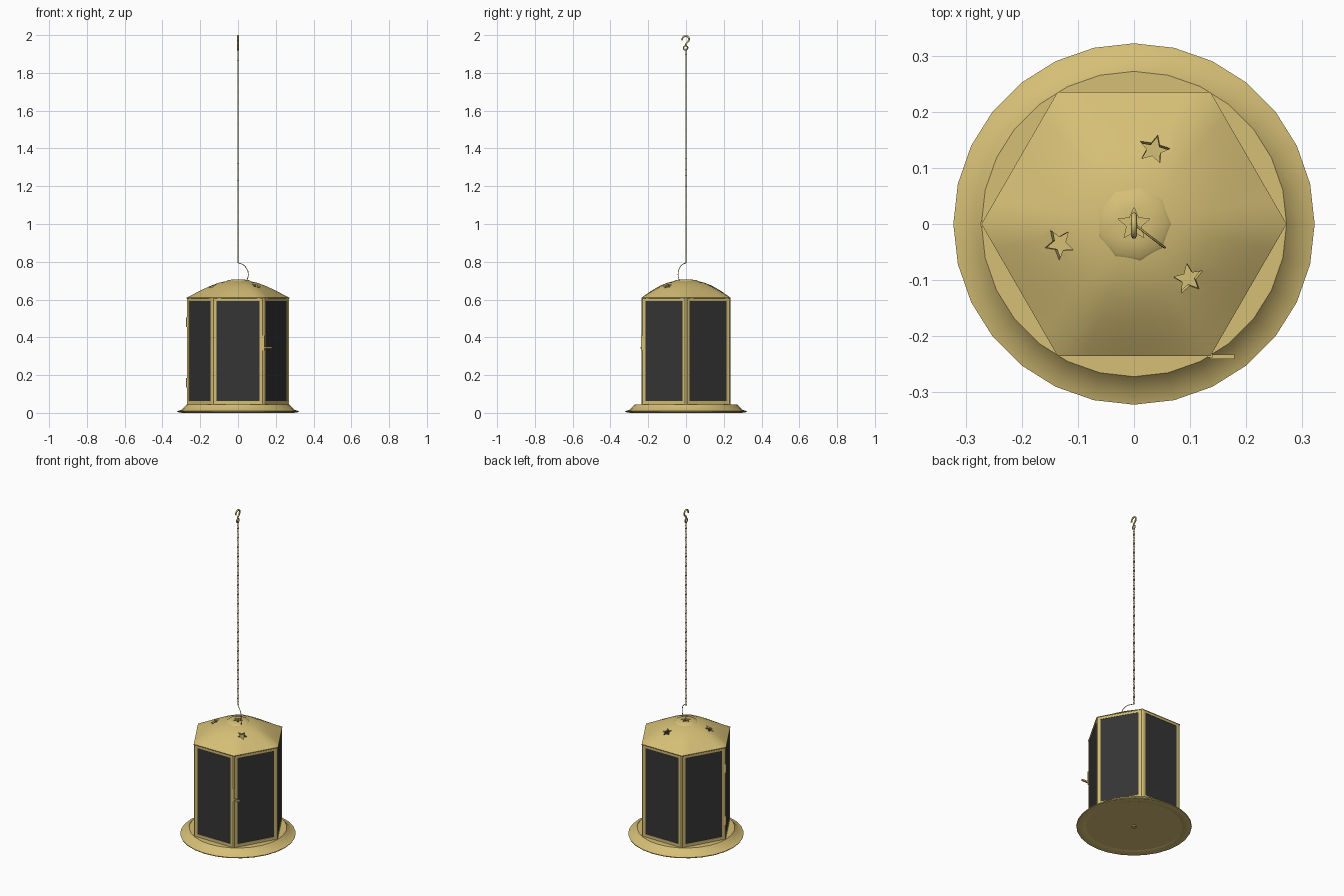
import bpy, bmesh
from math import pi, sin, cos, radians
from mathutils import Vector, Matrix

if "Cube" in bpy.data.objects:
    bpy.data.objects.remove(bpy.data.objects["Cube"])


def material(name, color):
    m = bpy.data.materials.new(name)
    m.use_nodes = True
    m.diffuse_color = color
    m.node_tree.nodes["Principled BSDF"].inputs["Base Color"].default_value = color
    return m


GOLD = material("pale brass", (0.67, 0.52, 0.18, 1))
DARK = material("smoked glass", (0.035, 0.035, 0.035, 1))
HEX_R = 0.27                      # corner radius of the body
APOTHEM = HEX_R * cos(pi / 6)
FLOOR, EAVE = 0.045, 0.61


def finish(name, bm, mat=GOLD, smooth=False):
    me = bpy.data.meshes.new(name)
    bm.to_mesh(me)
    bm.free()
    ob = bpy.data.objects.new(name, me)
    bpy.context.collection.objects.link(ob)
    me.materials.append(mat)
    if smooth:
        select(ob)
        bpy.ops.object.shade_smooth_by_angle(angle=radians(35))
    return ob


def select(ob):
    bpy.ops.object.select_all(action="DESELECT")
    ob.select_set(True)
    bpy.context.view_layer.objects.active = ob


def add_box(bm, size, center, frame=Matrix()):
    mat = frame @ Matrix.Translation(center) @ Matrix.Diagonal((*size, 1))
    bmesh.ops.create_cube(bm, size=1, matrix=mat)


def rings(profile, sides, shape=lambda t, r: r, tip=None):
    """Surface through rings (radius, height), ordered from bottom to top."""
    bm = bmesh.new()
    loops = []
    for r, z in profile:
        angles = [2 * pi * i / sides for i in range(sides)]
        loops.append([bm.verts.new((shape(t, r) * cos(t), shape(t, r) * sin(t), z)) for t in angles])
    for a, b in zip(loops, loops[1:]):
        for i in range(sides):
            j = (i + 1) % sides
            bm.faces.new((a[i], a[j], b[j], b[i]))
    if tip is not None:
        top = bm.verts.new((0, 0, tip))
        for i in range(sides):
            bm.faces.new((loops[-1][i], loops[-1][(i + 1) % sides], top))
    return bm


def wire(name, points, radius, cyclic=False):
    cu = bpy.data.curves.new(name, "CURVE")
    cu.dimensions = "3D"
    cu.bevel_depth, cu.bevel_resolution, cu.resolution_u = radius, 1, 4
    cu.use_fill_caps = True
    sp = cu.splines.new("BEZIER")
    sp.bezier_points.add(len(points) - 1)
    for bp, p in zip(sp.bezier_points, points):
        bp.co = p
        bp.handle_left_type = bp.handle_right_type = "AUTO"
    sp.use_cyclic_u = cyclic
    ob = bpy.data.objects.new(name, cu)
    bpy.context.collection.objects.link(ob)
    cu.materials.append(GOLD)
    return ob


# Base tray: flat flange, steep step, top ledge under the body
finish("base_tray", rings([(0.27, 0.008), (0.295, 0), (0.32, 0.004), (0.322, 0.009),
                           (0.297, 0.017), (0.272, FLOOR), (0.225, FLOOR)], 28), smooth=True)
bm = bmesh.new()
bmesh.ops.create_circle(bm, cap_ends=True, segments=28, radius=0.271,
                        matrix=Matrix.Translation((0, 0, 0.008)) @ Matrix.Rotation(pi, 4, "X"))
finish("base_floor", bm)
bm = bmesh.new()
bmesh.ops.create_cone(bm, cap_ends=True, segments=10, radius1=0.014, radius2=0.014, depth=0.006,
                      matrix=Matrix.Translation((0, 0, 0.005)))
finish("base_nut", bm)

# Body: six framed glass sides
frames, panels, posts = bmesh.new(), bmesh.new(), bmesh.new()
mid, height = (FLOOR + EAVE) / 2, EAVE - FLOOR
for k in range(6):
    face = Matrix.Rotation(k * pi / 3, 4, "Z")       # each side faces -y before turning
    y = -APOTHEM + 0.006
    for s in (-1, 1):
        add_box(frames, (0.013, 0.012, height), (s * 0.1195, y, mid), face)
        add_box(frames, (0.228, 0.012, 0.018), (0, y, mid + s * (height - 0.018) / 2), face)
    add_box(panels, (0.228, 0.006, height - 0.034), (0, y - 0.001, mid), face)
    corner = Matrix.Rotation(k * pi / 3, 4, "Z") @ Matrix.Translation((HEX_R - 0.01, 0, mid))
    bmesh.ops.create_cone(posts, cap_ends=True, segments=6, radius1=0.0105, radius2=0.0105,
                          depth=height, matrix=corner)
finish("side_frames", frames)
finish("glass_panels", panels, DARK)
finish("corner_posts", posts)


# Roof: six-sided eave easing into a round dome
def hex_to_round(t, r):
    flat = cos(pi / 6) / cos((t % (pi / 3)) - pi / 6)
    blend = min(1, max(0, (r - 0.07) / 0.2))
    return r * (1 + (flat - 1) * blend)


DOME = [(HEX_R + 0.002, EAVE - 0.004), (HEX_R + 0.002, EAVE), (0.235, 0.629), (0.19, 0.652), (0.14, 0.675),
        (0.1, 0.689), (0.06, 0.698), (0.03, 0.701)]
roof = finish("roof", rings(DOME, 36, hex_to_round, tip=0.702), smooth=True)
solid = roof.modifiers.new("thickness", "SOLIDIFY")
solid.thickness, solid.offset = 0.01, -1
cap = finish("roof_cap", rings([(0.06, 0.692), (0.067, 0.696), (0.06, 0.702), (0.03, 0.706)], 9, tip=0.707), smooth=True)
cap_solid = cap.modifiers.new("thickness", "SOLIDIFY")
cap_solid.thickness, cap_solid.offset = 0.004, -1


# Star cut-outs through the roof
def star_cutter(matrix, radius):
    bm = bmesh.new()
    pts = []
    for i in range(10):
        r = radius if i % 2 == 0 else radius * 0.45
        pts.append(bm.verts.new((r * cos(pi * i / 5), r * sin(pi * i / 5), -0.04)))
    base = bm.faces.new(pts)
    ext = bmesh.ops.extrude_face_region(bm, geom=[base])
    bmesh.ops.translate(bm, vec=(0, 0, 0.08), verts=[v for v in ext["geom"] if isinstance(v, bmesh.types.BMVert)])
    bmesh.ops.recalc_face_normals(bm, faces=bm.faces)
    ob = finish("star_cutter", bm)
    ob.matrix_world = matrix
    ob.hide_render = True
    return ob


cutters = [star_cutter(Matrix.Translation((0, 0, 0.7)) @ Matrix.Rotation(pi / 2, 4, "Z"), 0.03)]
for deg in (75, 195, 315):
    cutters.append(star_cutter(Matrix.Rotation(radians(deg), 4, "Z") @ Matrix.Translation((0.138, 0, 0.672))
                               @ Matrix.Rotation(radians(24), 4, "Y"), 0.029))
for ob, stars in ((roof, cutters), (cap, cutters[:1])):
    for c in stars:
        cut = ob.modifiers.new("star", "BOOLEAN")
        cut.operation, cut.object, cut.solver = "DIFFERENCE", c, "EXACT"
    select(ob)
    for m in list(ob.modifiers):
        bpy.ops.object.modifier_apply(modifier=m.name)
for c in cutters:
    bpy.data.objects.remove(c)

# Door latch on the front corner, hinges on the opposite corner
bm = bmesh.new()
corner = Vector((HEX_R / 2, -APOTHEM, 0))
add_box(bm, (0.01, 0.008, 0.08), corner + Vector((0, 0, 0.37)))
add_box(bm, (0.045, 0.008, 0.01), corner + Vector((0.022, -0.003, 0.345)))
finish("door_latch", bm)
bm = bmesh.new()
for z in (0.16, 0.48):
    bmesh.ops.create_cone(bm, cap_ends=True, segments=8, radius1=0.005, radius2=0.005, depth=0.05,
                          matrix=Matrix.Translation((-HEX_R, 0, z)))
finish("hinges", bm)

# Bail wire from the cap up to the chain
wire("bail_wire", [(0.045, -0.035, 0.697), (0.055, -0.042, 0.735), (0.035, -0.027, 0.778), (0, 0, 0.795)], 0.002)

# Chain of alternating oval links
PITCH, LINK_H, LINK_W, BAR = 0.029, 0.018, 0.0065, 0.0018
bm = bmesh.new()
for n in range(39):
    turn = Matrix.Translation((0, 0, 0.81 + n * PITCH)) @ Matrix.Rotation(n % 2 * pi / 2, 4, "Z")
    loops = []
    for i in range(10):
        a = 2 * pi * i / 10
        ring = []
        for j in range(5):
            b = 2 * pi * j / 5
            p = Vector(((LINK_W - BAR + BAR * cos(b)) * cos(a), BAR * sin(b),
                        (LINK_H - BAR + BAR * cos(b)) * sin(a)))
            ring.append(bm.verts.new(turn @ p))
        loops.append(ring)
    for i in range(10):
        for j in range(5):
            bm.faces.new((loops[i][j], loops[i - 1][j], loops[i - 1][j - 4], loops[i][j - 4]))
bmesh.ops.recalc_face_normals(bm, faces=bm.faces)
finish("chain", bm, smooth=True)

# Hook with an eye at its foot
wire("hook", [(0, -0.022, 1.972), (0, -0.016, 1.988), (0, 0, 1.995), (0, 0.015, 1.985),
              (0, 0.014, 1.97), (0, 0, 1.953), (0, -0.002, 1.944)], 0.005)
wire("hook_eye", [(0, 0.011 * cos(a * pi / 3) - 0.002, 1.932 + 0.011 * sin(a * pi / 3)) for a in range(6)],
     0.004, cyclic=True)
